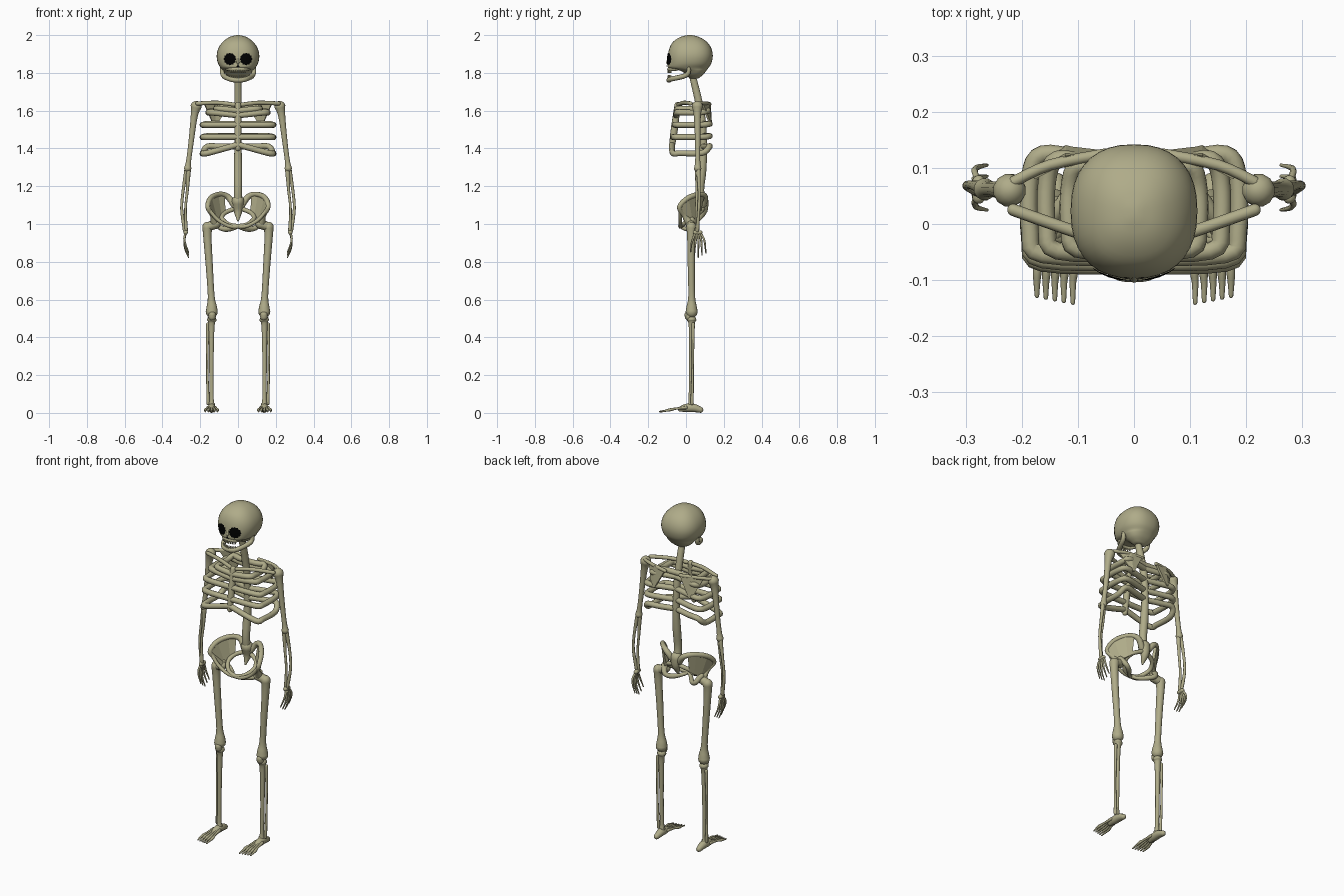
import bpy
import bmesh
import math
from mathutils import Vector
from mathutils.bvhtree import BVHTree

default_cube = bpy.data.objects.get("Cube")
if default_cube:
    bpy.data.objects.remove(default_cube, do_unlink=True)


def make_material(name, color):
    material = bpy.data.materials.new(name)
    material.use_nodes = True
    material.diffuse_color = color
    material.node_tree.nodes["Principled BSDF"].inputs["Base Color"].default_value = color
    return material


bone = make_material("bone", (.43, .41, .25, 1))
black = make_material("socket black", (0, 0, 0, 1))


def finish(name, bm, material=bone, smooth=True):
    bmesh.ops.recalc_face_normals(bm, faces=bm.faces[:])
    mesh = bpy.data.meshes.new(name)
    bm.to_mesh(mesh)
    bm.free()
    mesh.materials.append(material)
    for polygon in mesh.polygons:
        polygon.use_smooth = smooth
    obj = bpy.data.objects.new(name, mesh)
    bpy.context.collection.objects.link(obj)
    return obj


def spline(points, steps):
    """Catmull-Rom curve through vectors of any size."""
    padded = [points[0]] + points + [points[-1]]
    result = []
    for a, b, c, d in zip(padded, padded[1:], padded[2:], padded[3:]):
        for k in range(steps):
            t = k / steps
            result.append(b + (c - a) * (t / 2)
                          + (a * 2 - b * 5 + c * 4 - d) * (t * t / 2)
                          + (b * 3 - a - c * 3 + d) * (t ** 3 / 2))
    return result + [points[-1]]


def loft(rings):
    """Closed skin over a list of rings of points."""
    bm = bmesh.new()
    loops = [[bm.verts.new(p) for p in ring] for ring in rings]
    count = len(loops[0])
    for low, high in zip(loops, loops[1:]):
        for i in range(count):
            j = (i + 1) % count
            bm.faces.new((low[i], low[j], high[j], high[i]))
    bm.faces.new(loops[0])
    bm.faces.new(loops[-1])
    return bm


def round_end(end, inner):
    out = (end.xyz - inner.xyz).normalized()
    return [Vector((*(end.xyz + out * end.w * math.sin(t)), end.w * math.cos(t)))
            for t in (1.35, .9, .45)]


def tube(name, points, radii, sides=10, steps=4):
    """Round-ended bone swept along a smooth path with varying radius."""
    if not isinstance(radii, (list, tuple)):
        radii = [radii] * len(points)
    path = spline([Vector((*p, r)) for p, r in zip(points, radii)], steps)
    path = round_end(path[0], path[1]) + path + round_end(path[-1], path[-2])[::-1]
    up, rings = None, []
    for i, p in enumerate(path):
        ahead, behind = path[min(i + 1, len(path) - 1)], path[max(i - 1, 0)]
        along = (ahead.xyz - behind.xyz).normalized()
        up = along.orthogonal() if up is None else up - along * up.dot(along)
        up.normalize()
        across = along.cross(up)
        rings.append([p.xyz + (up * math.cos(a) + across * math.sin(a)) * p.w
                      for a in (math.tau * k / sides for k in range(sides))])
    return finish(name, loft(rings))


def flip(points, sign):
    return [(sign * x, y, z) for x, y, z in points]


def tube_pair(name, points, radii, **options):
    for side, sign in (("left", 1), ("right", -1)):
        tube(side + "_" + name, flip(points, sign), radii, **options)


def sheet_pair(name, rows, thickness):
    """Thin bone plate spanned between two rows of points, on both sides."""
    for side, sign in (("left", 1), ("right", -1)):
        bm = bmesh.new()
        top, bottom = [[bm.verts.new(p) for p in flip(row, sign)] for row in rows]
        for i in range(len(top) - 1):
            bm.faces.new((top[i], top[i + 1], bottom[i + 1], bottom[i]))
        solid = finish(side + "_" + name, bm, smooth=False).modifiers.new("thickness", "SOLIDIFY")
        solid.thickness, solid.offset = thickness, 0


# Skull: height, half width, front and back of each level
levels = [(2, .008, .01, .03), (1.99, .045, -.03, .07), (1.965, .08, -.068, .11),
          (1.93, .104, -.088, .134), (1.89, .113, -.096, .142), (1.85, .106, -.097, .134),
          (1.825, .09, -.092, .118), (1.812, .08, -.03, .108), (1.79, .062, .0, .09),
          (1.77, .03, .02, .065)]
skull_rings = []
for z, half, front, back in spline([Vector(level) for level in levels], 3):
    ring = []
    for k in range(36):
        c, s = math.cos(math.tau * k / 36), math.sin(math.tau * k / 36)
        x = math.copysign(abs(c) ** .85, c) * half
        y = (front + back) / 2 + math.copysign(abs(s) ** .85, s) * (back - front) / 2
        ring.append((x, y, z))
    skull_rings.append(ring)
skull_bm = loft(skull_rings)
skull_surface = BVHTree.FromBMesh(skull_bm)
finish("skull", skull_bm)


def face_patch(name, x0, z0, radius, points, spike):
    """Thin dark patch that follows the front of the skull."""
    bm = bmesh.new()
    loops = []
    for share in (.05, .5, 1):
        loop = []
        for k in range(points):
            reach = radius * share * (1 - spike * (k % 2))
            angle = math.tau * k / points + math.pi / 2
            x, z = x0 + reach * math.cos(angle), z0 + reach * math.sin(angle)
            hit = skull_surface.ray_cast(Vector((x, -1, z)), Vector((0, 1, 0)))[0]
            loop.append(bm.verts.new((x, (hit.y if hit else -.09) - .004, z)))
        loops.append(loop)
    for low, high in zip(loops, loops[1:]):
        for i in range(points):
            j = (i + 1) % points
            bm.faces.new((low[i], low[j], high[j], high[i]))
    bm.faces.new(loops[0])
    finish(name, bm, black, False)


face_patch("left_eye_socket", .043, 1.873, .034, 24, .14)
face_patch("right_eye_socket", -.043, 1.873, .034, 24, .14)
face_patch("nose_opening", 0, 1.836, .011, 3, 0)
tube("nose_bridge", [(0, -.09, 1.885), (0, -.098, 1.853)], [.006, .007])

# Jaws and teeth
tube("upper_jaw", [(-.055, -.05, 1.822), (-.035, -.08, 1.82), (0, -.088, 1.82),
                   (.035, -.08, 1.82), (.055, -.05, 1.822)], .011)
tube("lower_jaw", [(-.086, .015, 1.835), (-.08, .005, 1.79), (-.045, -.075, 1.768),
                   (0, -.09, 1.762), (.045, -.075, 1.768), (.08, .005, 1.79),
                   (.086, .015, 1.835)], [.009, .013, .013, .014, .013, .013, .009])
for i in range(8):
    x = (i - 3.5) * .011
    y = -.094 + 9 * x * x
    tube("upper_tooth", [(x, y, 1.818), (x, y, 1.802)], [.006, .004], sides=6, steps=1)
    tube("lower_tooth", [(x, y, 1.77), (x, y, 1.785)], [.006, .003], sides=6, steps=1)

# Spine, tailbone and breastbone
tube("spine", [(0, .03, 1.8), (0, .06, 1.68), (0, .085, 1.55), (0, .092, 1.4),
               (0, .085, 1.28), (0, .075, 1.18), (0, .085, 1.1)],
     [.018, .02, .02, .02, .023, .022, .024], sides=12)
tube("tailbone", [(0, .085, 1.12), (0, .09, 1.07), (0, .07, 1.02)], [.034, .024, .006])
tube("breastbone", [(0, -.045, 1.63), (0, -.062, 1.5), (0, -.076, 1.4)], [.016, .019, .015])

# Ribs: half width, then heights at spine, side and breastbone
for half, z_back, z_side, z_front in ((.115, 1.625, 1.61, 1.6), (.155, 1.6, 1.59, 1.575),
                                      (.185, 1.53, 1.525, 1.525), (.185, 1.465, 1.46, 1.46),
                                      (.185, 1.41, 1.375, 1.42)):
    front = -.045 - (1.63 - z_front) * .14
    back = .125 * (.55 + half * 2.4)
    tube_pair("rib", [(0, .09, z_back), (half * .5, back - .01, z_back), (half * .88, back, z_back),
                      (half, back - .04, z_side), (half, front + .045, z_side),
                      (half * .88, front + .005, z_side), (0, front, z_front)], .016)

# Shoulders
tube_pair("collarbone", [(.215, .025, 1.638), (.11, -.012, 1.642), (.02, -.04, 1.632)], .011)
tube_pair("shoulder_spine", [(.215, .075, 1.638), (.15, .105, 1.64), (.05, .125, 1.635)], .01)
sheet_pair("shoulder_blade", [[(.18, .085, 1.64), (.12, .115, 1.645), (.05, .125, 1.635)],
                              [(.13, .13, 1.525), (.12, .135, 1.52), (.11, .132, 1.525)]], .012)

# Arms
tube_pair("upper_arm", [(.222, .06, 1.622), (.232, .06, 1.57), (.25, .062, 1.42),
                        (.262, .062, 1.33), (.266, .062, 1.295)],
          [.03, .019, .014, .014, .02], sides=12)
tube_pair("outer_forearm", [(.272, .065, 1.29), (.29, .07, 1.18), (.298, .068, 1.08),
                            (.282, .06, .965)], [.012, .008, .008, .01])
tube_pair("inner_forearm", [(.262, .06, 1.285), (.268, .058, 1.18), (.278, .055, 1.08),
                            (.274, .055, .965)], [.013, .008, .007, .009])
tube_pair("wrist", [(.277, .048, .955), (.277, .075, .955)], .012)
for i in range(5):
    lift = .03 if i == 0 else .012 * abs(i - 2)
    tube_pair("finger", [(.277, .05 + .006 * i, .955), (.284, .038 + .014 * i, .91 + lift / 2),
                         (.279, .029 + .018 * i, .865 + lift), (.262, .025 + .02 * i, .823 + lift)],
              [.006, .006, .005, .003], sides=6)

# Pelvis
tube_pair("hip_crest", [(.02, .09, 1.1), (.055, .1, 1.145), (.1, .07, 1.157), (.145, .01, 1.137),
                        (.16, -.035, 1.09), (.135, -.01, 1.045), (.125, .015, 1.01)],
          [.018, .016, .014, .014, .013, .013, .022])
sheet_pair("hip_wing", [[(.075, .092, 1.155), (.11, .062, 1.155), (.145, .01, 1.137), (.16, -.035, 1.09)],
                        [(.07, .07, 1.05), (.09, .055, 1.035), (.115, .03, 1.02), (.13, .0, 1.03)]], .016)
tube_pair("pelvic_rim", [(.02, .09, 1.08), (.068, .07, 1.06), (.085, .03, 1.03),
                         (.05, -.015, .998), (0, -.03, .988)], .012)
tube_pair("front_hip_strut", [(.155, -.03, 1.08), (.11, -.03, 1.025), (.05, -.03, .99),
                              (0, -.03, .985)], .01)
tube_pair("sit_bone", [(.12, .03, 1.02), (.1, .055, .985), (.065, .035, .972),
                       (.03, -.005, .975), (0, -.028, .988)], [.018, .014, .014, .011, .01])

# Legs
tube_pair("hip_joint", [(.118, .022, 1.0), (.16, .028, .985)], [.026, .024])
tube_pair("thigh", [(.162, .028, .985), (.162, .028, .93), (.152, .028, .78), (.142, .03, .62),
                    (.139, .03, .56), (.139, .03, .535)],
          [.027, .022, .019, .018, .028, .032], sides=14)
tube_pair("kneecap", [(.137, .012, .52), (.137, .014, .508)], .02)
tube_pair("shin", [(.139, .03, .49), (.14, .03, .455), (.141, .028, .25), (.14, .025, .07),
                   (.139, .025, .045)], [.026, .016, .012, .012, .018], sides=12)
tube_pair("calf_bone", [(.16, .038, .47), (.163, .036, .25), (.158, .032, .05)], [.009, .006, .009])

# Feet
tube_pair("heel", [(.139, .076, .016), (.139, .04, .026), (.14, .0, .026), (.141, -.03, .02)],
          [.016, .022, .022, .014])
for i in range(5):
    spread = (i - 2) * .016
    tip = -.14 + .003 * i
    tube_pair("toe", [(.14 + spread * .6, .0, .028), (.14 + spread * .8, -.05, .023),
                      (.14 + spread, -.082, .017), (.141 + spread, -.105, .012),
                      (.141 + spread, tip, .007)],
              [.009, .006, .008, .006, .004], sides=8)
